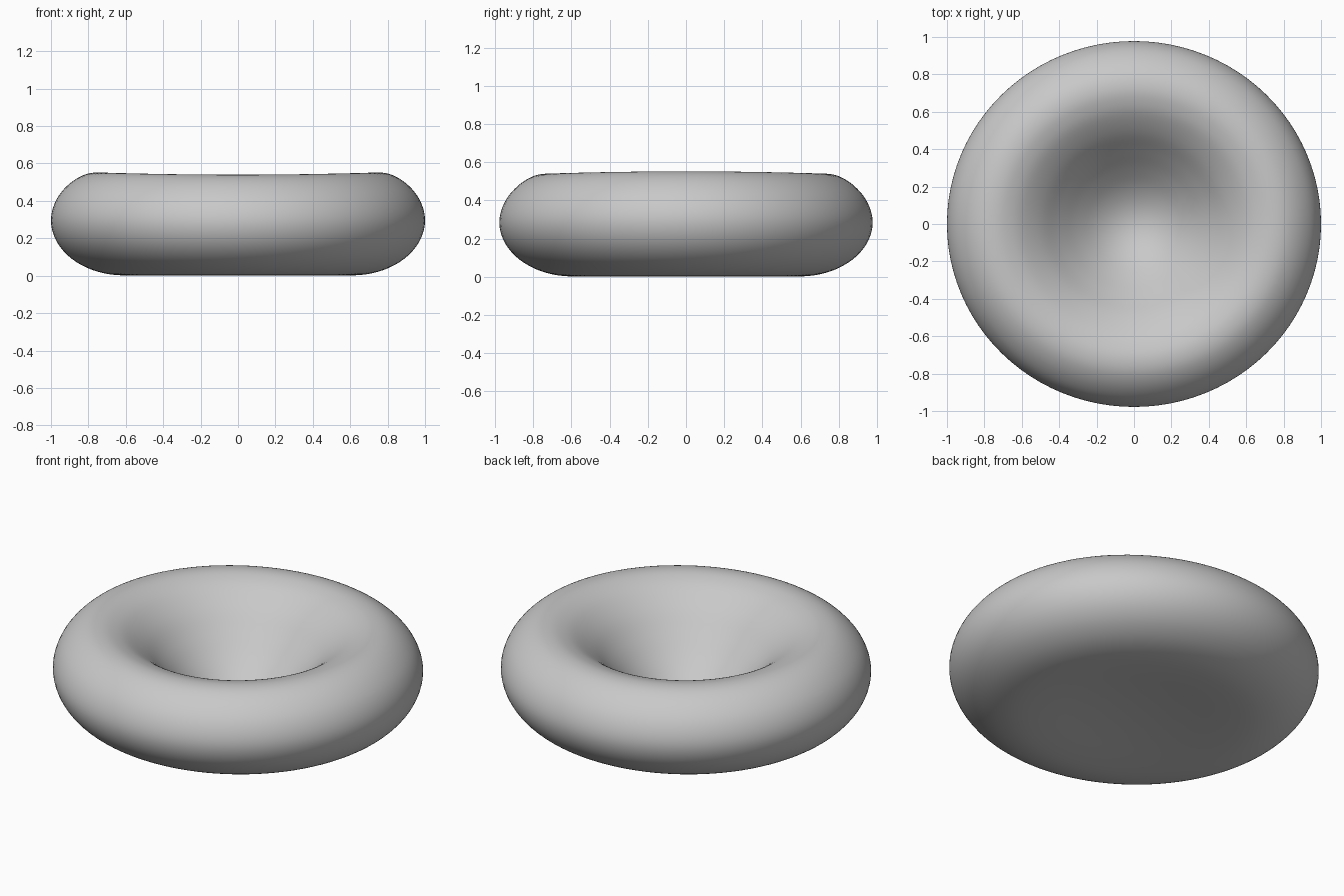
import bpy, bmesh, math
from mathutils import Vector

cube = bpy.data.objects.get("Cube")
if cube:
    bpy.data.objects.remove(cube, do_unlink=True)

# One plain grey material
grey = bpy.data.materials.new("soft grey")
grey.use_nodes = True
COLOUR = (0.58, 0.58, 0.58, 1)
grey.diffuse_color = COLOUR
grey.node_tree.nodes["Principled BSDF"].inputs["Base Color"].default_value = COLOUR

# Half cross-section (radius, height) from the bowl centre, over the rim, to the base centre
PROFILE = [(0, .08), (.1, .097), (.2, .147), (.3, .228), (.4, .327), (.5, .428), (.6, .502),
           (.68, .536), (.75, .546), (.82, .533), (.89, .493), (.95, .432), (.987, .362),
           (1, .29), (.987, .218), (.95, .15), (.89, .09), (.81, .043), (.72, .014),
           (.62, .002), (.48, .006), (.3, .02), (.15, .029), (0, .032)]
STEPS, SIDES = 5, 96


def smooth_path(points, steps):
    """Catmull-Rom curve through the points, mirrored across the axis at both ends."""
    pts = [Vector((r, 0, z)) for r, z in points]
    mirror = lambda p: Vector((-p.x, 0, p.z))
    pts = [mirror(pts[1])] + pts + [mirror(pts[-2])]
    path = []
    for a, b, c, d in zip(pts, pts[1:], pts[2:], pts[3:]):
        for i in range(steps):
            t = i / steps
            path.append(b + (c - a) * t / 2 + (a * 2 - b * 5 + c * 4 - d) * t * t / 2
                        + (b * 3 - a - c * 3 + d) * t ** 3 / 2)
    return path + [pts[-2]]


# Turn the cross-section about the vertical axis, slightly narrower front to back
bm = bmesh.new()
verts = [bm.verts.new(p) for p in smooth_path(PROFILE, STEPS)]
edges = [bm.edges.new(pair) for pair in zip(verts, verts[1:])]
bmesh.ops.spin(bm, geom=verts + edges, cent=(0, 0, 0), axis=(0, 0, 1),
               angle=math.tau, steps=SIDES, use_duplicate=False)
bmesh.ops.remove_doubles(bm, verts=bm.verts, dist=0.0005)
bmesh.ops.scale(bm, vec=(1, .978, 1), verts=bm.verts)

# Gentle saddle: the rim is a little higher at the sides than at front and back
for v in bm.verts:
    v.co.z *= 1 + .02 * (v.co.x ** 2 - v.co.y ** 2)

bmesh.ops.recalc_face_normals(bm, faces=bm.faces)
for face in bm.faces:
    face.smooth = True

mesh = bpy.data.meshes.new("dimpled_disc")
bm.to_mesh(mesh)
bm.free()
mesh.materials.append(grey)
disc = bpy.data.objects.new("dimpled_disc", mesh)
bpy.context.collection.objects.link(disc)
